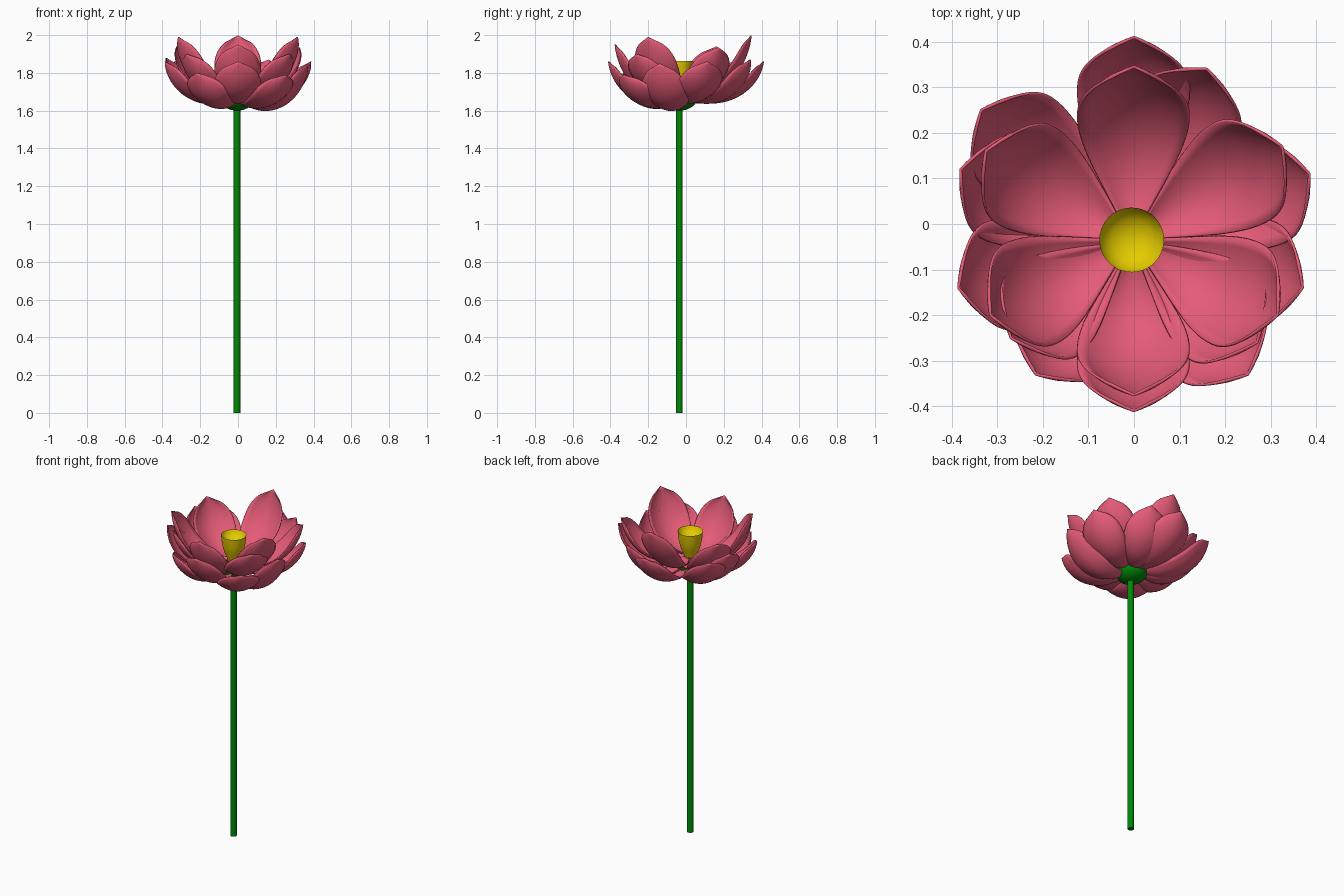
import bpy, bmesh, math
from mathutils import Vector

cube = bpy.data.objects.get("Cube")
if cube:
    bpy.data.objects.remove(cube, do_unlink=True)

CX, CY = -0.005, -0.035   # stem axis


def material(name, rgb):
    m = bpy.data.materials.new(name)
    m.use_nodes = True
    m.diffuse_color = (*rgb, 1)
    m.node_tree.nodes["Principled BSDF"].inputs["Base Color"].default_value = (*rgb, 1)
    return m


PINK = material("petal pink", (0.78, 0.105, 0.185))
GREEN = material("stem green", (0.0, 0.25, 0.002))
YELLOW = material("centre yellow", (0.78, 0.6, 0.0))


def finish(bm, name, mat, angle=40):
    bmesh.ops.recalc_face_normals(bm, faces=bm.faces)
    mesh = bpy.data.meshes.new(name)
    bm.to_mesh(mesh)
    bm.free()
    mesh.materials.append(mat)
    obj = bpy.data.objects.new(name, mesh)
    bpy.context.collection.objects.link(obj)
    bpy.ops.object.select_all(action='DESELECT')
    obj.select_set(True)
    bpy.context.view_layer.objects.active = obj
    bpy.ops.object.shade_smooth_by_angle(angle=math.radians(angle))
    return obj


def lathe(name, profile, mat, sides):
    """Spin a (radius, height) profile around the stem axis."""
    bm = bmesh.new()
    pts = [bm.verts.new((CX + r, CY, z)) for r, z in profile]
    edges = [bm.edges.new(p) for p in zip(pts, pts[1:])]
    bmesh.ops.spin(bm, geom=pts + edges, cent=(CX, CY, 0), axis=(0, 0, 1),
                   angle=math.tau, steps=sides, use_duplicate=False)
    bmesh.ops.remove_doubles(bm, verts=bm.verts, dist=1e-5)
    return finish(bm, name, mat)


def petal_width(t):
    """Narrow foot, broad rounded blade, tiny pointed tip."""
    if t < 0.65:
        return 0.15 + 0.85 * math.sin(math.pi / 2 * t / 0.65)
    blade = math.sqrt(max(0, 1 - ((t - 0.65) / 0.325) ** 2.3))
    return max(blade, 2 * (1 - t))


def petal(name, tip, foot_z, sag, half_width=0.122, cup=0.05, rows=28, cols=12):
    """Cupped petal that sags by an angle at its foot, then sweeps up to its tip."""
    start = Vector((CX, CY, foot_z))
    out = Vector((tip[0] - CX, tip[1] - CY, 0))
    reach = out.length
    out.normalize()
    side = Vector((-out.y, out.x, 0))
    up = Vector((0, 0, 1))
    foot = 0.03
    a0, a1 = math.radians(-sag), math.radians(82)
    # radii of the ellipse that passes through foot and tip
    rx = (reach - foot) / (math.sin(a1) - math.sin(a0))
    rz = (tip[2] - foot_z) / (math.cos(a0) - math.cos(a1))
    bm = bmesh.new()
    grid = []
    for i in range(rows + 1):
        t = i / rows
        a = a0 + (a1 - a0) * t
        r = foot + rx * (math.sin(a) - math.sin(a0))
        z = rz * (math.cos(a0) - math.cos(a))
        inward = (up * rx * math.cos(a) - out * rz * math.sin(a)).normalized()
        w = petal_width(t)
        row = []
        for j in range(cols + 1):
            v = 2 * j / cols - 1
            row.append(bm.verts.new(start + out * r + up * z + side * (v * w * half_width)
                                    + inward * (cup * w * v * v)))
        grid.append(row)
    for lo, hi in zip(grid, grid[1:]):
        for j in range(cols):
            bm.faces.new((lo[j], lo[j + 1], hi[j + 1], hi[j]))
    bmesh.ops.remove_doubles(bm, verts=bm.verts, dist=1e-5)
    obj = finish(bm, name, PINK, 60)
    solid = obj.modifiers.new("thickness", 'SOLIDIFY')
    solid.thickness = 0.006
    solid.offset = 0


# Stem
lathe("stem", [(0, 0), (0.018, 0), (0.018, 1.62), (0, 1.62)], GREEN, 10)

# Green bowl under the petals
bowl = [(0.098 * math.sin(a), 1.675 - 0.075 * math.cos(a))
        for a in (math.pi / 2 * k / 8 for k in range(9))]
lathe("flower_base", bowl + [(0.088, 1.672), (0.06, 1.65), (0, 1.64)], GREEN, 32)

# Yellow cup-shaped centre with a hollow top
lathe("flower_centre", [(0, 1.66), (0.025, 1.67), (0.036, 1.72), (0.054, 1.76), (0.066, 1.81),
                        (0.071, 1.862), (0.064, 1.842), (0.046, 1.825), (0.024, 1.815),
                        (0, 1.812)], YELLOW, 40)

# Petal rings: foot height, sag angle and the tip of each petal
rings = {
    "inner_petal": (1.705, 15, [(0, 0.345, 1.998), (0.315, -0.2, 1.99), (-0.315, -0.2, 1.99)]),
    "middle_petal": (1.7, 20, [(0.325, 0.17, 1.935), (-0.325, 0.16, 1.94), (0, -0.375, 1.95),
                               (0.27, -0.26, 1.9), (-0.27, -0.25, 1.9)]),
    "outer_petal": (1.675, 30, [(0, 0.41, 1.86), (0.16, 0.34, 1.87), (0.385, 0.11, 1.86),
                                (0, -0.41, 1.86), (-0.385, -0.14, 1.86),
                                (-0.38, 0.12, 1.88), (-0.335, 0.25, 1.86)]),
    "low_petal": (1.645, 32, [(0.25, -0.33, 1.79), (-0.215, -0.33, 1.8), (0.37, -0.14, 1.85)]),
}
for ring, (foot_z, sag, tips) in rings.items():
    for n, tip in enumerate(tips, 1):
        petal(f"{ring}_{n}", tip, foot_z, sag)
